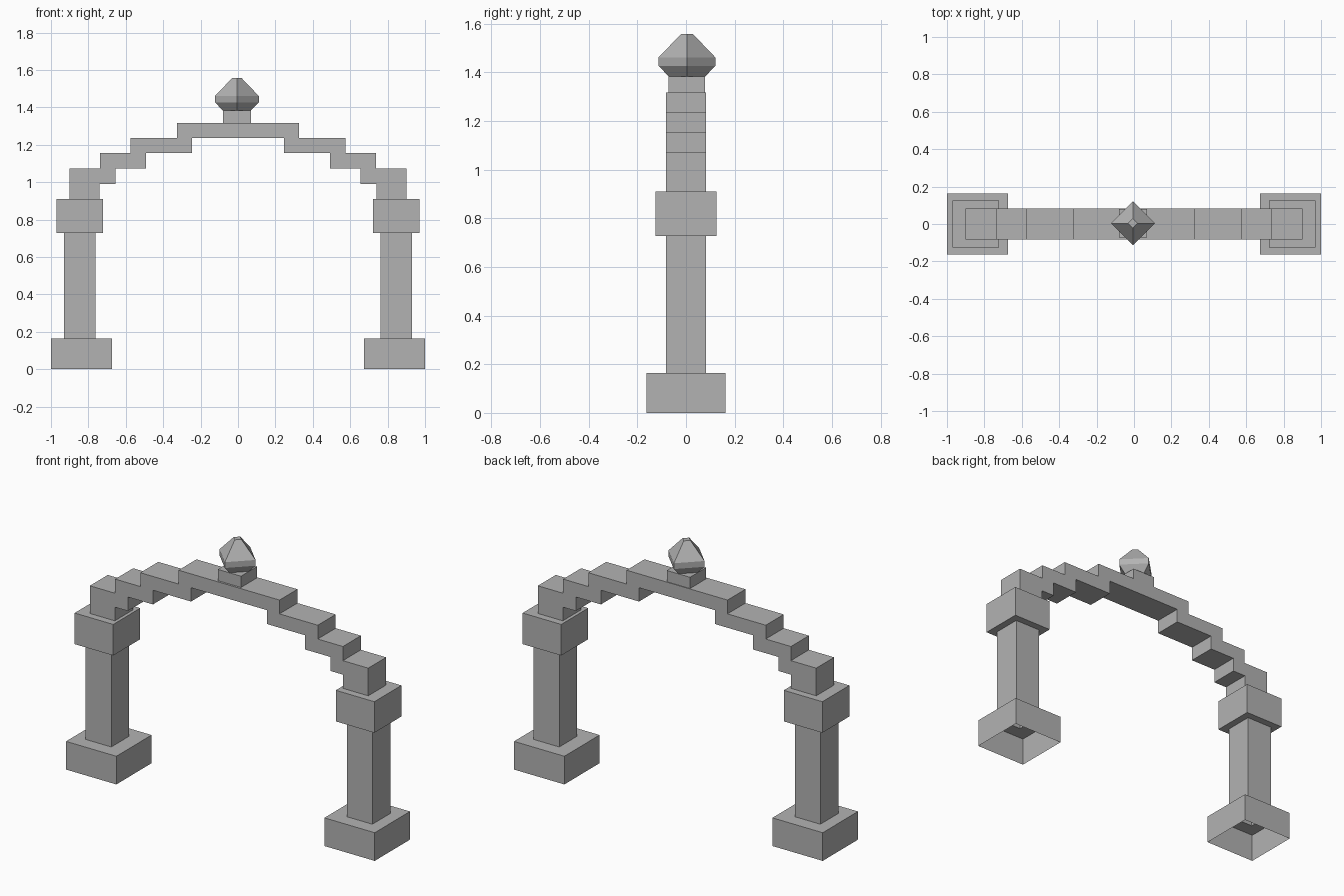
import bpy
import bmesh

scene_cube = bpy.data.objects.get("Cube")
if scene_cube:
    bpy.data.objects.remove(scene_cube, do_unlink=True)

stone = bpy.data.materials.new("grey_stone")
stone.use_nodes = True
GREY = (0.45, 0.45, 0.45, 1)
stone.diffuse_color = GREY
stone.node_tree.nodes["Principled BSDF"].inputs["Base Color"].default_value = GREY


def add_object(name, bm):
    mesh = bpy.data.meshes.new(name)
    bm.to_mesh(mesh)
    bm.free()
    mesh.materials.append(stone)
    obj = bpy.data.objects.new(name, mesh)
    bpy.context.collection.objects.link(obj)
    return obj


def rect(cx, hx, hy, z):
    return [(cx - hx, -hy, z), (cx + hx, -hy, z), (cx + hx, hy, z), (cx - hx, hy, z)]


def diamond(r, z):
    return [(-r, 0, z), (0, -r, z), (r, 0, z), (0, r, z)]


def loft(name, rings, closed_bottom):
    """Skin a stack of four-cornered rings, capping the top."""
    bm = bmesh.new()
    loops = [[bm.verts.new(p) for p in ring] for ring in rings]
    for low, high in zip(loops, loops[1:]):
        for i in range(4):
            j = (i + 1) % 4
            bm.faces.new((low[i], low[j], high[j], high[i]))
    bm.faces.new(loops[-1])
    if closed_bottom:
        bm.faces.new(loops[0][::-1])
    return add_object(name, bm)


def mirror_x(obj):
    mod = obj.modifiers.new("mirror", "MIRROR")
    mod.use_axis[0] = True
    mod.use_mirror_merge = False


# Pillars: hollow shells, open underneath, with plinth, shaft and capital
SHAFT, CAP, THICK = 0.846, 0.125, 0.083
pillar = loft("pillars", [
    rect(0.837, 0.163, 0.163, 0),
    rect(0.837, 0.163, 0.163, 0.165),
    rect(SHAFT, THICK, THICK, 0.165),
    rect(SHAFT, THICK, THICK, 0.728),
    rect(SHAFT, CAP, CAP, 0.728),
    rect(SHAFT, CAP, CAP, 0.91),
], False)
mirror_x(pillar)

# Stepped arch: half an outline, mirrored and extruded through its depth
outer = [(0.902, 0.91), (0.902, 1.072), (0.738, 1.072), (0.738, 1.155),
         (0.575, 1.155), (0.575, 1.236), (0.327, 1.236), (0.327, 1.317)]
inner = [(0.246, 1.236), (0.246, 1.155), (0.493, 1.155), (0.493, 1.072),
         (0.656, 1.072), (0.656, 0.99), (0.74, 0.99), (0.74, 0.91)]
outline = outer + [(-x, z) for x, z in outer[::-1]]
outline += [(-x, z) for x, z in inner[::-1]] + inner
bm = bmesh.new()
front = bm.faces.new([bm.verts.new((x, -THICK, z)) for x, z in outline])
back = bmesh.ops.extrude_face_region(bm, geom=[front], use_keep_orig=True)["geom"]
for v in back:
    if isinstance(v, bmesh.types.BMVert):
        v.co.y = THICK
bmesh.ops.recalc_face_normals(bm, faces=bm.faces)
add_object("stepped_arch", bm)

# Finial: square foot under a faceted diamond knob
foot = loft("finial_foot", [rect(0, 0.075, 0.075, z) for z in (1.317, 1.383)], True)
knob = loft("finial_knob", [
    diamond(0.075, 1.383),
    diamond(0.117, 1.427),
    diamond(0.117, 1.461),
    diamond(0.025, 1.557),
], True)
for part in (foot, knob):
    part.location = (-0.006, 0.004, 0)
